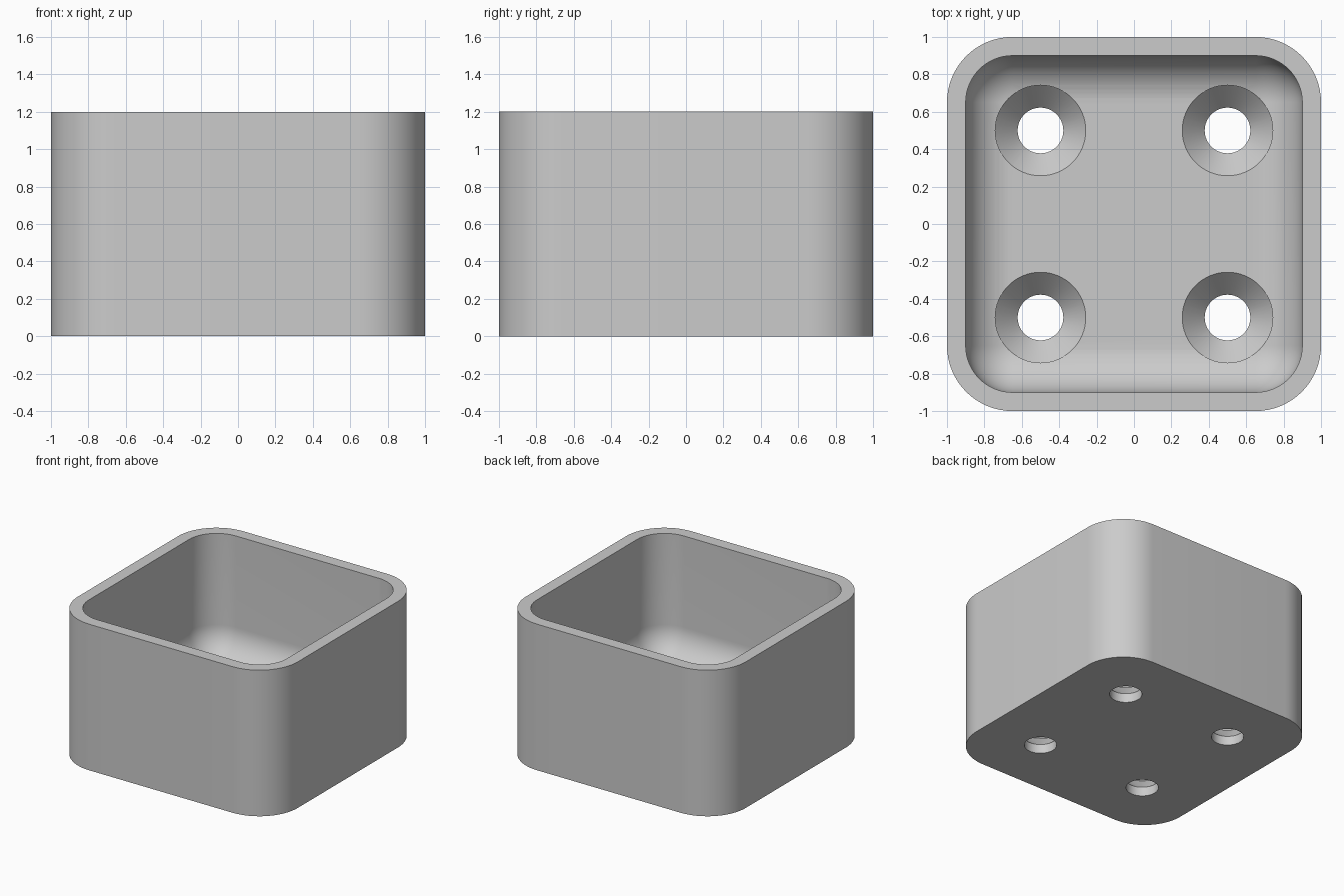
import bpy, bmesh
from math import sin, cos, pi

if "Cube" in bpy.data.objects:
    bpy.data.objects.remove(bpy.data.objects["Cube"])

HEIGHT, WALL, FLOOR = 1.2, 0.1, 0.2
OUTER_R, FILLET = 0.35, 0.25
SEG = 16

grey = bpy.data.materials.new("plain grey")
grey.use_nodes = True
grey.diffuse_color = (0.6, 0.6, 0.6, 1)
grey.node_tree.nodes["Principled BSDF"].inputs["Base Color"].default_value = (0.6, 0.6, 0.6, 1)


def rounded_square(half, radius, z):
    """Outline of a square with rounded corners, counter-clockwise."""
    c = half - radius
    points = []
    for corner, (sx, sy) in enumerate([(1, 1), (-1, 1), (-1, -1), (1, -1)]):
        for i in range(SEG + 1):
            a = (corner + i / SEG) * pi / 2
            points.append((sx * c + radius * cos(a), sy * c + radius * sin(a), z))
    return points


def circle(x, y, radius, z, count=64):
    return [(x + radius * cos(2 * pi * i / count), y + radius * sin(2 * pi * i / count), z)
            for i in range(count)]


def loft(name, outlines):
    """Skin a stack of outlines and cap both ends."""
    bm = bmesh.new()
    rings = [[bm.verts.new(p) for p in outline] for outline in outlines]
    for low, high in zip(rings, rings[1:]):
        n = len(low)
        for i in range(n):
            j = (i + 1) % n
            bm.faces.new((low[i], low[j], high[j], high[i]))
    bm.faces.new(rings[0][::-1])
    bm.faces.new(rings[-1])
    bmesh.ops.remove_doubles(bm, verts=bm.verts, dist=1e-5)
    bmesh.ops.recalc_face_normals(bm, faces=bm.faces)
    mesh = bpy.data.meshes.new(name)
    bm.to_mesh(mesh)
    bm.free()
    mesh.materials.append(grey)
    obj = bpy.data.objects.new(name, mesh)
    bpy.context.collection.objects.link(obj)
    return obj


# Open box: outer wall, rim, inner wall, then a fillet down to the floor
inner = 1 - WALL
outlines = [rounded_square(1, OUTER_R, 0), rounded_square(1, OUTER_R, HEIGHT),
            rounded_square(inner, FILLET, HEIGHT)]
for i in range(SEG + 1):
    a = i / SEG * pi / 2
    inset = FILLET * (1 - cos(a))
    outlines.append(rounded_square(inner - inset, FILLET - inset,
                                   FLOOR + FILLET * (1 - sin(a))))
box = loft("open_box", outlines)

# Four countersunk screw holes through the floor
bpy.context.view_layer.objects.active = box
box.select_set(True)
for x in (-0.5, 0.5):
    for y in (-0.5, 0.5):
        profile = [(0.122, -0.1), (0.122, 0.075), (0.242, FLOOR), (0.242, 0.4)]
        cutter = loft("hole_cutter", [circle(x, y, r, z) for r, z in profile])
        cutter.hide_render = True
        cut = box.modifiers.new("screw_hole", "BOOLEAN")
        cut.operation = "DIFFERENCE"
        cut.solver = "EXACT"
        cut.object = cutter
        bpy.ops.object.modifier_apply(modifier=cut.name)
        bpy.data.objects.remove(cutter)

bpy.ops.object.shade_smooth_by_angle(angle=pi / 6)
